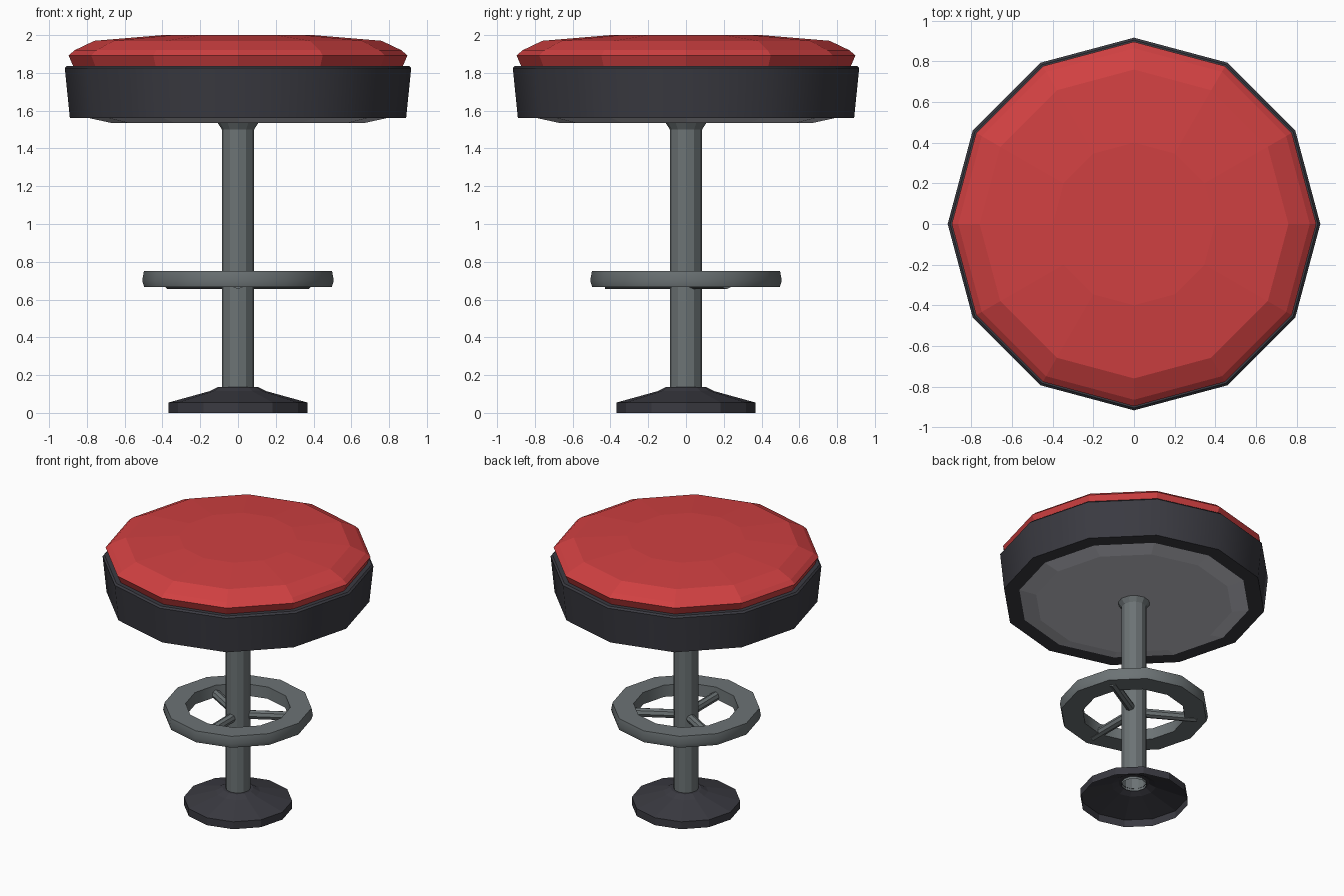
import bpy, bmesh, math
from mathutils import Vector

if "Cube" in bpy.data.objects:
    bpy.data.objects.remove(bpy.data.objects["Cube"])

SIDES = 12


def srgb(r, g, b):
    def lin(c):
        c /= 255
        return c / 12.92 if c <= 0.04045 else ((c + 0.055) / 1.055) ** 2.4
    return (lin(r), lin(g), lin(b), 1)


def material(name, rgb):
    m = bpy.data.materials.new(name)
    m.diffuse_color = srgb(*rgb)
    m.use_nodes = True
    m.node_tree.nodes["Principled BSDF"].inputs["Base Color"].default_value = m.diffuse_color
    return m


red = material("red_vinyl", (208, 64, 65))
dark = material("dark_trim", (58, 58, 65))
steel = material("steel_grey", (108, 115, 117))
pale = material("pale_underside", (200, 200, 208))


def finish(bm, name, mat, smooth=False):
    mesh = bpy.data.meshes.new(name)
    bm.to_mesh(mesh)
    bm.free()
    mesh.materials.append(mat)
    ob = bpy.data.objects.new(name, mesh)
    bpy.context.collection.objects.link(ob)
    if smooth:
        bpy.ops.object.select_all(action='DESELECT')
        ob.select_set(True)
        bpy.context.view_layer.objects.active = ob
        bpy.ops.object.shade_smooth_by_angle(angle=math.radians(35))
    return ob


def lathe(name, profile, mat, closed=False, cap_start=False, cap_end=False, smooth=False):
    """Spin an (r, z) profile, listed bottom to top along its outside."""
    bm = bmesh.new()
    rings = [[bm.verts.new((r * math.cos(2 * math.pi * i / SIDES),
                            r * math.sin(2 * math.pi * i / SIDES), z))
              for i in range(SIDES)] for r, z in profile]
    pairs = list(zip(rings, rings[1:]))
    if closed:
        pairs.append((rings[-1], rings[0]))
    for a, b in pairs:
        for i in range(SIDES):
            k = (i + 1) % SIDES
            bm.faces.new((a[i], a[k], b[k], b[i]))
    if cap_start:
        bm.faces.new(rings[0][::-1])
    if cap_end:
        bm.faces.new(rings[-1])
    return finish(bm, name, mat, smooth)


# Floor base: open shell
lathe("base", [(0.367, 0), (0.367, 0.055), (0.15, 0.115), (0.105, 0.138), (0.083, 0.138)], dark)

# Post with flared collar under the seat
lathe("post", [(0.085, 0.12), (0.085, 1.50), (0.108, 1.535)], steel)

# Foot ring
lathe("foot_ring", [(0.35, 0.667), (0.497, 0.667), (0.507, 0.70), (0.498, 0.752), (0.355, 0.752)],
      steel, closed=True, smooth=True)

# Three spokes between post and foot ring
for n, deg in enumerate((30, 150, 270)):
    bm = bmesh.new()
    bmesh.ops.create_cone(bm, cap_ends=True, segments=8, radius1=0.032, radius2=0.032, depth=0.37)
    d = Vector((math.cos(math.radians(deg)), math.sin(math.radians(deg)), 0))
    bmesh.ops.transform(bm, matrix=d.to_track_quat('Z', 'Y').to_matrix().to_4x4(), verts=bm.verts)
    bmesh.ops.translate(bm, vec=d * 0.245 + Vector((0, 0, 0.687)), verts=bm.verts)
    finish(bm, f"spoke_{n + 1}", steel)

# Seat underside plate
lathe("seat_underside", [(0.67, 1.535), (0.785, 1.56)], pale, cap_start=True)

# Seat band
lathe("seat_band", [(0.785, 1.56), (0.89, 1.56), (0.917, 1.825), (0.905, 1.837), (0.86, 1.837)],
      dark, smooth=True)

# Cushion
lathe("cushion", [(0.872, 1.835), (0.897, 1.892), (0.865, 1.92), (0.76, 1.97), (0.40, 2.0)],
      red, cap_end=True)
